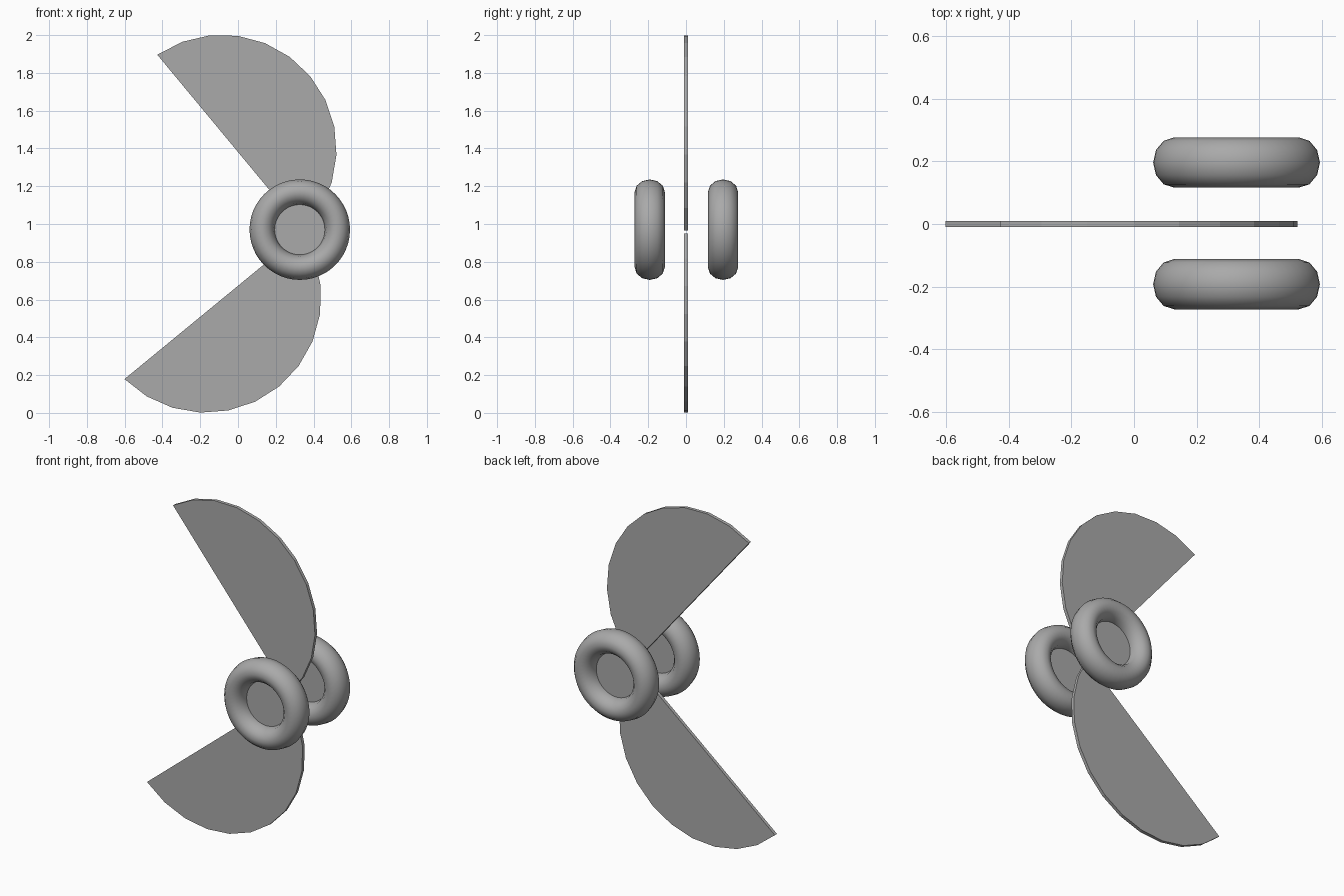
import bpy
import bmesh
from math import atan2, cos, pi, sin, tau

if "Cube" in bpy.data.objects:
    bpy.data.objects.remove(bpy.data.objects["Cube"])

grey = bpy.data.materials.new("plain grey")
grey.use_nodes = True
grey.diffuse_color = (0.4, 0.4, 0.4, 1)
grey.node_tree.nodes["Principled BSDF"].inputs["Base Color"].default_value = (0.4, 0.4, 0.4, 1)

HUB_X, HUB_Z = 0.327, 0.97


def finish(name, bm, location=(0, 0, 0), smooth=False):
    bmesh.ops.recalc_face_normals(bm, faces=bm.faces)
    for face in bm.faces:
        face.smooth = smooth
    mesh = bpy.data.meshes.new(name)
    bm.to_mesh(mesh)
    bm.free()
    mesh.materials.append(grey)
    obj = bpy.data.objects.new(name, mesh)
    obj.location = location
    bpy.context.collection.objects.link(obj)


def ring(name, y, sides=48, steps=12):
    """Rounded ring around the y axis, slightly deeper than it is wide."""
    bm = bmesh.new()
    rows = []
    for i in range(sides):
        a = tau * i / sides
        row = []
        for j in range(steps):
            b = tau * j / steps
            r = 0.199 + 0.067 * cos(b)
            row.append(bm.verts.new((r * cos(a), 0.08 * sin(b), r * sin(a))))
        rows.append(row)
    for i in range(sides):
        p, q = rows[i], rows[(i + 1) % sides]
        for j in range(steps):
            k = (j + 1) % steps
            bm.faces.new((p[j], p[k], q[k], q[j]))
    finish(name, bm, (HUB_X, y, HUB_Z), smooth=True)


def slab(name, points, y, thickness):
    """Flat plate from an outline in the x-z plane."""
    bm = bmesh.new()
    front = bm.faces.new([bm.verts.new((x, -thickness / 2, z)) for x, z in points])
    back = bmesh.ops.extrude_face_region(bm, geom=[front], use_keep_orig=True)
    verts = [v for v in back["geom"] if isinstance(v, bmesh.types.BMVert)]
    bmesh.ops.translate(bm, verts=verts, vec=(0, thickness, 0))
    finish(name, bm, (0, y, 0))


def blade(name, centre, radius, root, tip, steps=12):
    """Circle segment whose arc runs over the +x side from root to tip."""
    cx, cz = centre
    a = atan2(root[1] - cz, root[0] - cx)
    b = atan2(tip[1] - cz, tip[0] - cx)
    angles = [a + (b - a) * i / steps for i in range(steps + 1)]
    slab(name, [(cx + radius * cos(t), cz + radius * sin(t)) for t in angles], 0, 0.02)


# Two fan-shaped blades meeting at the hub
blade("upper_blade", (-0.085, 1.395), 0.607, (0.345, 0.965), (-0.43, 1.90))
blade("lower_blade", (-0.17, 0.612), 0.611, (0.34, 0.952), (-0.60, 0.18))

# Hub rings in front and behind, each closed by a thin disc
disc = [(HUB_X + 0.14 * cos(tau * i / 48), HUB_Z + 0.14 * sin(tau * i / 48)) for i in range(48)]
for side, y in (("front", -0.192), ("back", 0.196)):
    ring(side + "_ring", y)
    slab(side + "_ring_disc", disc, y, 0.006)
